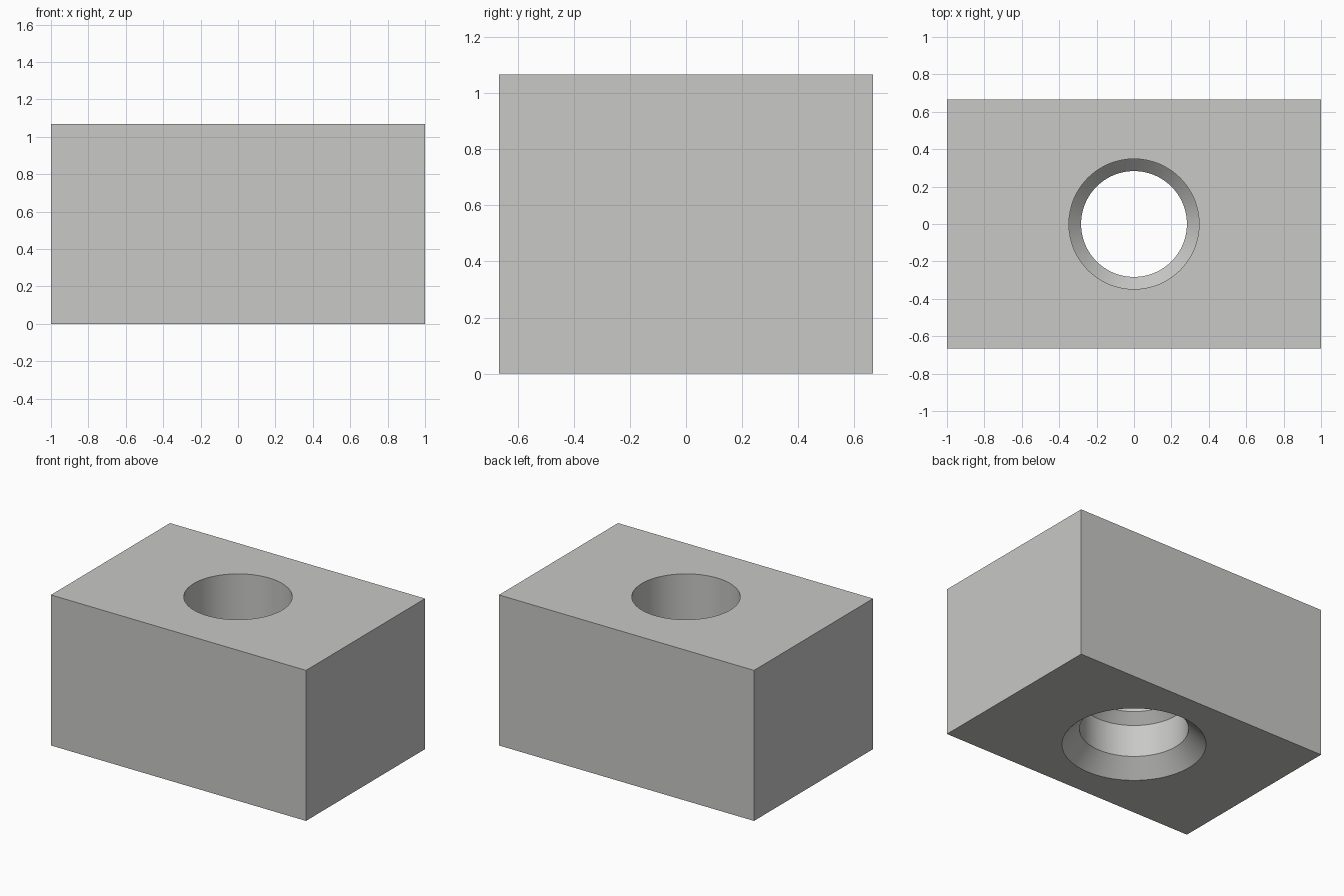
import bpy, bmesh, math

if "Cube" in bpy.data.objects:
    bpy.data.objects.remove(bpy.data.objects["Cube"])

LENGTH, WIDTH, HEIGHT = 2.0, 1.333, 1.067
SIDES = 96

# Bore profile (radius, height): countersink, lower bore, waist, upper bore
PROFILE = [(0.46, 0.0), (0.348, 0.112), (0.348, 0.34), (0.283, 0.405),
           (0.283, 0.535), (0.348, 0.60), (0.348, HEIGHT)]

grey = bpy.data.materials.new("light grey")
grey.diffuse_color = (0.58, 0.58, 0.57, 1)
grey.use_nodes = True
grey.node_tree.nodes["Principled BSDF"].inputs["Base Color"].default_value = grey.diffuse_color

bm = bmesh.new()


def ring(radius, z):
    return [bm.verts.new((radius * math.cos(2 * math.pi * i / SIDES),
                          radius * math.sin(2 * math.pi * i / SIDES), z))
            for i in range(SIDES)]


def loop_edges(verts):
    return [bm.edges.get((a, b)) or bm.edges.new((a, b))
            for a, b in zip(verts, verts[1:] + verts[:1])]


# Bore wall
rings = [ring(r, z) for r, z in PROFILE]
for low, high in zip(rings, rings[1:]):
    for i in range(SIDES):
        j = (i + 1) % SIDES
        bm.faces.new((low[j], low[i], high[i], high[j]))

# Block sides
corners = [(-1, -1), (1, -1), (1, 1), (-1, 1)]
bottom, top = [[bm.verts.new((sx * LENGTH / 2, sy * WIDTH / 2, z))
                for sx, sy in corners] for z in (0, HEIGHT)]
for i in range(4):
    j = (i + 1) % 4
    bm.faces.new((bottom[i], bottom[j], top[j], top[i]))

# Flat bottom and top faces around the bore openings
for outer, inner, up in ((bottom, rings[0], -1), (top, rings[-1], 1)):
    bmesh.ops.triangle_fill(bm, edges=loop_edges(outer) + loop_edges(inner),
                            use_beauty=True, normal=(0, 0, up))
bmesh.ops.recalc_face_normals(bm, faces=bm.faces[:])

mesh = bpy.data.meshes.new("bored_block")
bm.to_mesh(mesh)
bm.free()
mesh.materials.append(grey)
block = bpy.data.objects.new("bored_block", mesh)
bpy.context.collection.objects.link(block)

# Smooth bore walls with crisp edges
bpy.context.view_layer.objects.active = block
block.select_set(True)
bpy.ops.object.shade_smooth_by_angle(angle=math.radians(30))
